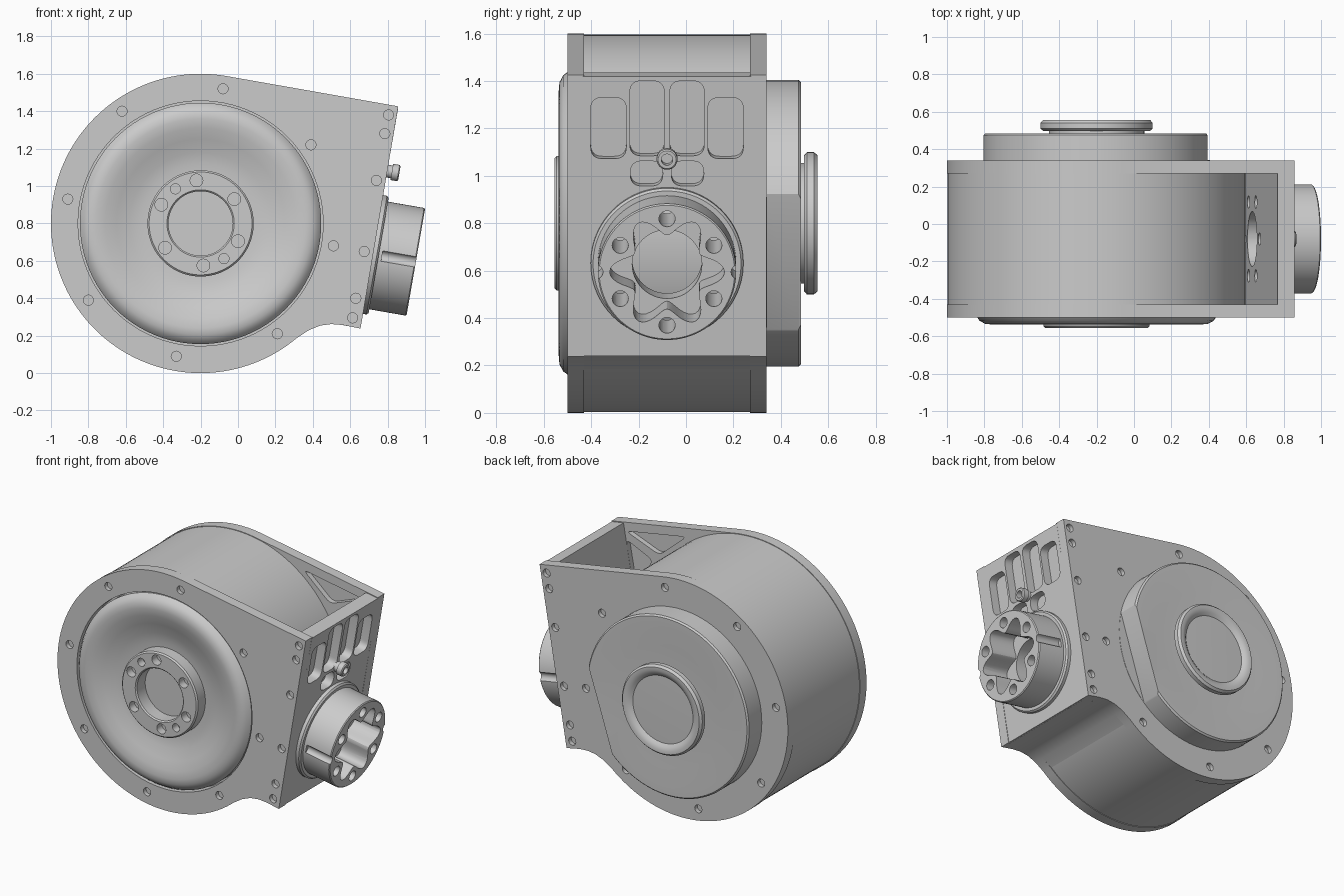
import bpy, bmesh
from math import sin, cos, pi, radians
from mathutils import Matrix, Vector

if "Cube" in bpy.data.objects:
    bpy.data.objects.remove(bpy.data.objects["Cube"])

CX, CZ = -0.2, 0.8          # drum axis
T = radians(9.85)           # tilt of the side panel
# local x, y, height -> world; FRONT height points to -y, PANEL height points outwards
FRONT = Matrix(((1, 0, 0, 0), (0, 0, -1, 0), (0, 1, 0, 0), (0, 0, 0, 1)))
PANEL = Matrix(((0, sin(T), cos(T), 0.652), (1, 0, 0, 0), (0, cos(T), -sin(T), 0.24), (0, 0, 0, 1)))


def circ(x, y, r, n=24):
    return [(x + r * cos(2 * pi * i / n), y + r * sin(2 * pi * i / n)) for i in range(n)]


def rounded(pts, r, n=6):
    out = []
    for i, p in enumerate(pts):
        p = Vector(p)
        a = p + (Vector(pts[i - 1]) - p).normalized() * r
        b = p + (Vector(pts[(i + 1) % len(pts)]) - p).normalized() * r
        for k in range(n + 1):
            t = k / n
            out.append(tuple(a * (1 - t) ** 2 + p * 2 * t * (1 - t) + b * t * t))
    return out


def rrect(x0, x1, y0, y1, r):
    return rounded([(x0, y0), (x1, y0), (x1, y1), (x0, y1)], r)


def finish(name, bm):
    bmesh.ops.recalc_face_normals(bm, faces=bm.faces)
    me = bpy.data.meshes.new(name)
    bm.to_mesh(me)
    bm.free()
    ob = bpy.data.objects.new(name, me)
    bpy.context.collection.objects.link(ob)
    return ob


def prisms(name, parts, M):
    """parts: list of (outline, height0, height1)"""
    bm = bmesh.new()
    for pts, h0, h1 in parts:
        lo = [bm.verts.new(M @ Vector((x, y, h0))) for x, y in pts]
        hi = [bm.verts.new(M @ Vector((x, y, h1))) for x, y in pts]
        bm.faces.new(lo[::-1])
        bm.faces.new(hi)
        for i in range(len(pts)):
            bm.faces.new((lo[i - 1], lo[i], hi[i], hi[i - 1]))
    return finish(name, bm)


def lathe(name, prof, M, cx, cy, n=96):
    """closed profile of (radius, height)"""
    bm = bmesh.new()
    rings = []
    for r, h in prof:
        pts = circ(cx, cy, r, n) if r else [(cx, cy)]
        rings.append([bm.verts.new(M @ Vector((x, y, h))) for x, y in pts])
    for k in range(len(rings)):
        a, b = rings[k - 1], rings[k]
        if len(a) == 1 and len(b) == 1:
            continue
        for i in range(n):
            f = [a[i - 1], a[i]] if len(a) > 1 else [a[0]]
            f += [b[i], b[i - 1]] if len(b) > 1 else [b[0]]
            bm.faces.new(f)
    return finish(name, bm)


def cut(ob, parts, M):
    cutter = prisms("cutter", parts, M)
    cutter.hide_render = True
    mod = ob.modifiers.new("cut", 'BOOLEAN')
    mod.operation, mod.solver, mod.object = 'DIFFERENCE', 'EXACT', cutter
    bpy.context.view_layer.objects.active = ob
    bpy.ops.object.modifier_apply(modifier=mod.name)
    bpy.data.objects.remove(cutter)


# Side plates: arc, tangent top edge, tilted right edge, concave foot
foot = [(0.655, 0.238), (0.56, 0.257), (0.5, 0.262), (0.44, 0.254), (0.38, 0.23)]
arc = []
for i in range(97):
    a = radians(-50 - 230 * i / 96)
    arc.append((CX + 0.8 * cos(a), CZ + 0.8 * sin(a)))
outline = foot + arc + [(0.857, 1.426)]
screws = [(-0.08, 1.52), (-0.62, 1.4), (0.39, 1.22), (-0.91, 0.93), (0.51, 0.68), (-0.8, 0.39),
          (0.21, 0.21), (-0.33, 0.09), (0.805, 1.38), (0.785, 1.28), (0.74, 1.03), (0.675, 0.65),
          (0.63, 0.4), (0.613, 0.295)]
pockets = [rounded([(0.3, 1.465), (0.75, 1.385), (0.5, 1.29)], 0.04),
           rounded([(0.75, 1.33), (0.55, 1.24), (0.69, 1.0)], 0.04)]
front_plate = prisms("front_plate", [(outline, 0.43, 0.5)], FRONT)
cut(front_plate, [(circ(CX, CZ, 0.655, 96), 0.4, 0.55)], FRONT)
cut(front_plate, [(circ(x, z, 0.027, 16), 0.472, 0.53) for x, z in screws]
    + [(p, 0.41, 0.465) for p in pockets], FRONT)
back_plate = prisms("back_plate", [(outline, -0.34, -0.27)], FRONT)
cut(back_plate, [(circ(x, z, 0.027, 16), -0.37, -0.312) for x, z in screws]
    + [(p, -0.305, -0.25) for p in pockets], FRONT)

# Drum and the floor joining it to the side panel
lathe("drum", [(0, 0.435), (0.796, 0.435), (0.796, -0.275), (0, -0.275)], FRONT, CX, CZ, 128)
floor = [(0.64, 0.241)] + foot[1:] + [(0.31, 0.186), (0.3, 0.24), (0.4, 0.29), (0.5, 0.315), (0.62, 0.3)]
prisms("floor", [(floor, -0.275, 0.435)], FRONT)

# Front dish and hub
lathe("front_dish", [(0.27, 0.4), (0.27, 0.468), (0.32, 0.47), (0.38, 0.482), (0.45, 0.507), (0.51, 0.528),
                     (0.56, 0.537), (0.595, 0.534), (0.625, 0.518), (0.645, 0.49), (0.645, 0.4)],
      FRONT, CX, CZ)
hub = lathe("front_hub", [(0, 0.4), (0, 0.46), (0.172, 0.46), (0.172, 0.547), (0.18, 0.555), (0.275, 0.555),
                          (0.284, 0.546), (0.284, 0.4)], FRONT, CX, CZ)
big = [(-0.222, 1.03), (-0.02, 0.93), (0.0, 0.705), (-0.185, 0.575), (-0.39, 0.67), (-0.41, 0.9)]
small = [(-0.335, 0.985), (-0.075, 0.612)]
cut(hub, [(circ(x, z, 0.034), 0.5, 0.58) for x, z in big]
    + [(circ(x, z, 0.027), 0.5, 0.58) for x, z in small], FRONT)

# Back cover with a chord cut from its rim, and the back cap
cover = lathe("back_cover", [(0, -0.3), (0.605, -0.3), (0.605, -0.475), (0.595, -0.485), (0.55, -0.485),
                             (0.4, -0.478), (0.26, -0.475), (0, -0.475)], FRONT, CX, CZ)
rot = Matrix.Rotation(radians(-18), 2)
chord = [tuple(Vector((CX, CZ)) + rot @ Vector(p))
         for p in ((0.525, -0.4), (0.9, -0.4), (0.9, 0.4), (0.525, 0.4))]
cut(cover, [(chord, -0.6, -0.342)], FRONT)
lathe("back_cap", [(0, -0.46), (0.255, -0.46), (0.255, -0.497), (0.285, -0.497), (0.3, -0.51), (0.3, -0.54),
                   (0.287, -0.555), (0.265, -0.555), (0.243, -0.546), (0.225, -0.532), (0, -0.536)],
      FRONT, CX, CZ)

# Tilted side panel with slots
PY, PV = -0.08, 0.40        # connector centre on the panel
panel = prisms("side_panel", [([(-0.435, 0), (0.275, 0), (0.275, 1.198), (-0.435, 1.198)], -0.09, 0)], PANEL)
slots = []
for s in (-1, 1):
    for lo, hi, v0, v1, r in ((0.012, 0.157, 0.857, 1.178, 0.05), (0.172, 0.322, 0.845, 1.107, 0.05),
                              (0.018, 0.155, 0.728, 0.835, 0.05)):
        a, b = sorted((PY + s * lo, PY + s * hi))
        slots.append((rrect(a, b, v0, v1, r), -0.06, 0.05))
bolts = [(PY + 0.228 * sin(i * pi / 3), PV + 0.228 * cos(i * pi / 3)) for i in range(6)]
through = [(circ(x, v, 0.034), -0.2, 0.4) for x, v in bolts]
cut(panel, slots + through + [(circ(PY, PV, 0.147, 48), -0.2, 0.4)], PANEL)

# Round connector: flange, body, lobed socket, bolt holes, side notches
conn = lathe("connector", [(0, -0.005), (0.322, -0.005), (0.322, 0.022), (0.312, 0.032), (0.292, 0.032),
                           (0.292, 0.228), (0.286, 0.234), (0, 0.234)], PANEL, PY, PV)
lobes = []
for i in range(96):
    a = 2 * pi * i / 96
    r = 0.2 + 0.042 * cos(6 * a)
    lobes.append((PY + r * cos(a), PV + r * sin(a)))
cut(conn, [(lobes, 0.04, 0.4)] + through
    + [(circ(PY + s * 0.3, PV, 0.03, 16), 0.05, 0.4) for s in (-1, 1)], PANEL)
cut(conn, [(circ(PY, PV, 0.147, 48), -0.1, 0.2)], PANEL)

# Small nozzle
lathe("nozzle", [(0, -0.01), (0.034, -0.01), (0.034, 0.025), (0.044, 0.025), (0.044, 0.06), (0.038, 0.066),
                 (0.024, 0.066), (0.024, 0.02), (0, 0.02)], PANEL, PY, 0.852, 32)

bpy.ops.object.select_all(action='SELECT')
bpy.ops.object.shade_smooth_by_angle(angle=radians(30))
